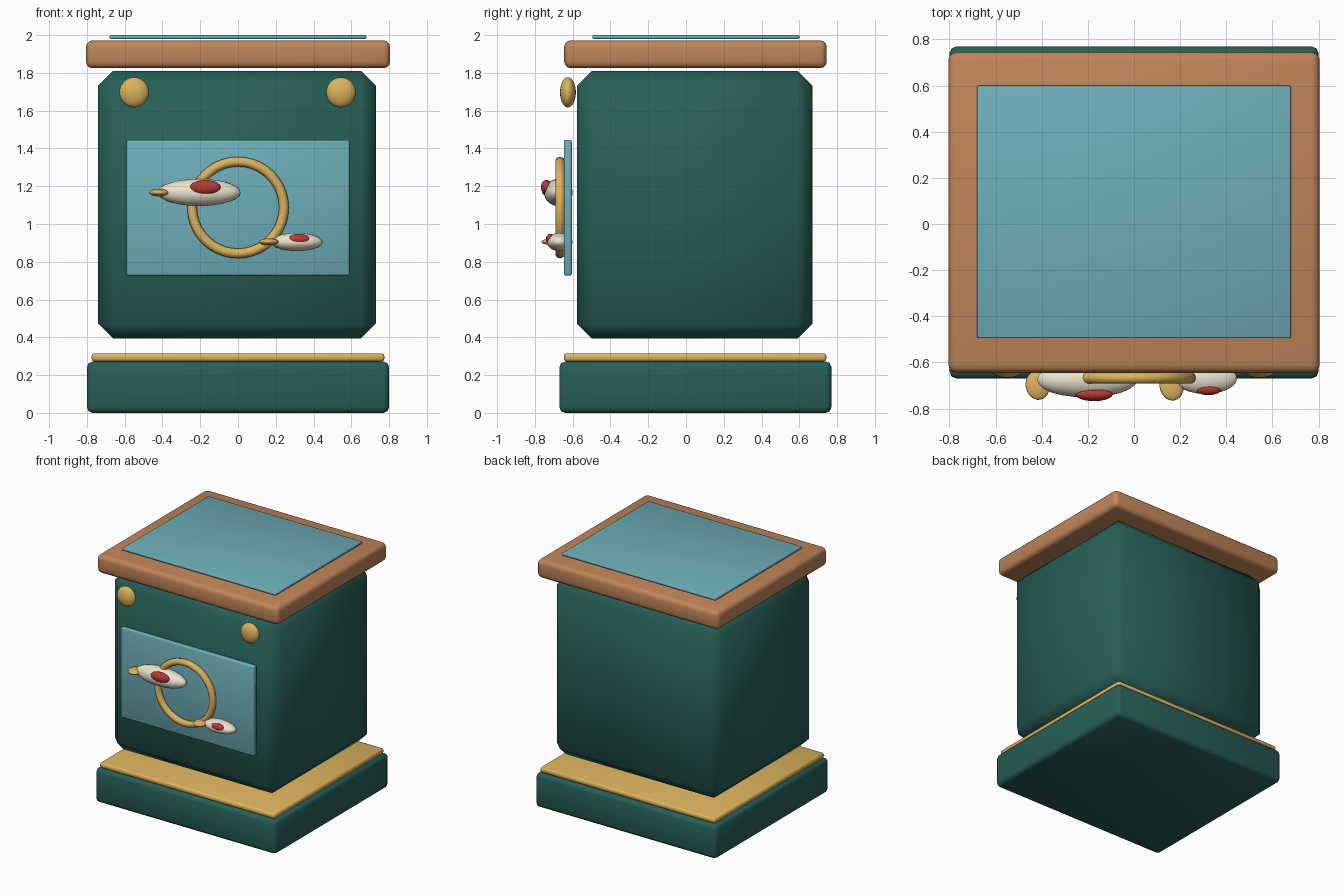
import bpy, math

if "Cube" in bpy.data.objects:
    bpy.data.objects.remove(bpy.data.objects["Cube"])


def material(name, rgb):
    m = bpy.data.materials.new(name)
    m.diffuse_color = (*rgb, 1)
    m.use_nodes = True
    m.node_tree.nodes["Principled BSDF"].inputs["Base Color"].default_value = m.diffuse_color
    return m


GREEN = material("dark_green", (0.02, 0.115, 0.098))
WOOD = material("copper", (0.53, 0.235, 0.10))
BLUE = material("pale_blue", (0.155, 0.42, 0.48))
GOLD = material("gold", (0.72, 0.45, 0.11))
CREAM = material("cream", (0.84, 0.77, 0.62))
RED = material("red", (0.46, 0.045, 0.035))


def finish(name, mat, angle=60):
    ob = bpy.context.object
    ob.name = name
    ob.data.materials.append(mat)
    bpy.ops.object.shade_smooth_by_angle(angle=math.radians(angle))
    return ob


def box(name, xr, yr, zr, bevel, segments, mat):
    mid = [(a + b) / 2 for a, b in (xr, yr, zr)]
    bpy.ops.mesh.primitive_cube_add(size=1, location=mid)
    ob = bpy.context.object
    ob.scale = [b - a for a, b in (xr, yr, zr)]
    bpy.ops.object.transform_apply(location=False, rotation=False, scale=True)
    mod = ob.modifiers.new("bevel", "BEVEL")
    mod.width, mod.segments = bevel, segments
    bpy.ops.object.modifier_apply(modifier="bevel")
    return finish(name, mat)


def ellipsoid(name, loc, radii, mat, turn=0):
    bpy.ops.mesh.primitive_uv_sphere_add(segments=24, ring_count=14, location=loc)
    ob = bpy.context.object
    ob.scale = radii
    ob.rotation_euler.z = turn
    return finish(name, mat, 180)


# plinth, trim, cabinet and lid
box("base", (-0.80, 0.80), (-0.67, 0.77), (0, 0.272), 0.03, 2, GREEN)
box("base_trim", (-0.775, 0.775), (-0.647, 0.743), (0.272, 0.315), 0.015, 2, GOLD)
body = box("body", (-0.74, 0.73), (-0.578, 0.67), (0.395, 1.81), 0.078, 1, GREEN)
box("lid", (-0.805, 0.805), (-0.645, 0.745), (1.825, 1.972), 0.035, 3, WOOD)
box("lid_panel", (-0.68, 0.68), (-0.495, 0.60), (1.98, 2.0), 0.006, 2, BLUE)

# front panel with corner knobs and ring
box("front_panel", (-0.59, 0.59), (-0.646, -0.604), (0.727, 1.446), 0.01, 2, BLUE)
for side, x in (("left", -0.55), ("right", 0.545)):
    ellipsoid("knob_" + side, (x, -0.625, 1.697), (0.078, 0.042, 0.08), GOLD)
bpy.ops.mesh.primitive_torus_add(
    location=(0, -0.667, 1.087), rotation=(math.pi / 2, 0, 0), major_radius=0.243,
    minor_radius=0.026, major_segments=40, minor_segments=10)
finish("ring", GOLD, 180)

# two birds: body, wing, beak
ellipsoid("large_bird_body", (-0.206, -0.676, 1.167), (0.22, 0.076, 0.072), CREAM)
ellipsoid("large_bird_wing", (-0.173, -0.738, 1.195), (0.081, 0.03, 0.038), RED)
ellipsoid("large_bird_beak", (-0.418, -0.70, 1.166), (0.052, 0.063, 0.02), GOLD, 0.2)
ellipsoid("small_bird_body", (0.311, -0.669, 0.905), (0.136, 0.068, 0.048), CREAM)
ellipsoid("small_bird_wing", (0.323, -0.717, 0.921), (0.056, 0.025, 0.027), RED)
ellipsoid("small_bird_beak", (0.163, -0.703, 0.906), (0.052, 0.063, 0.018), GOLD, 0.2)
